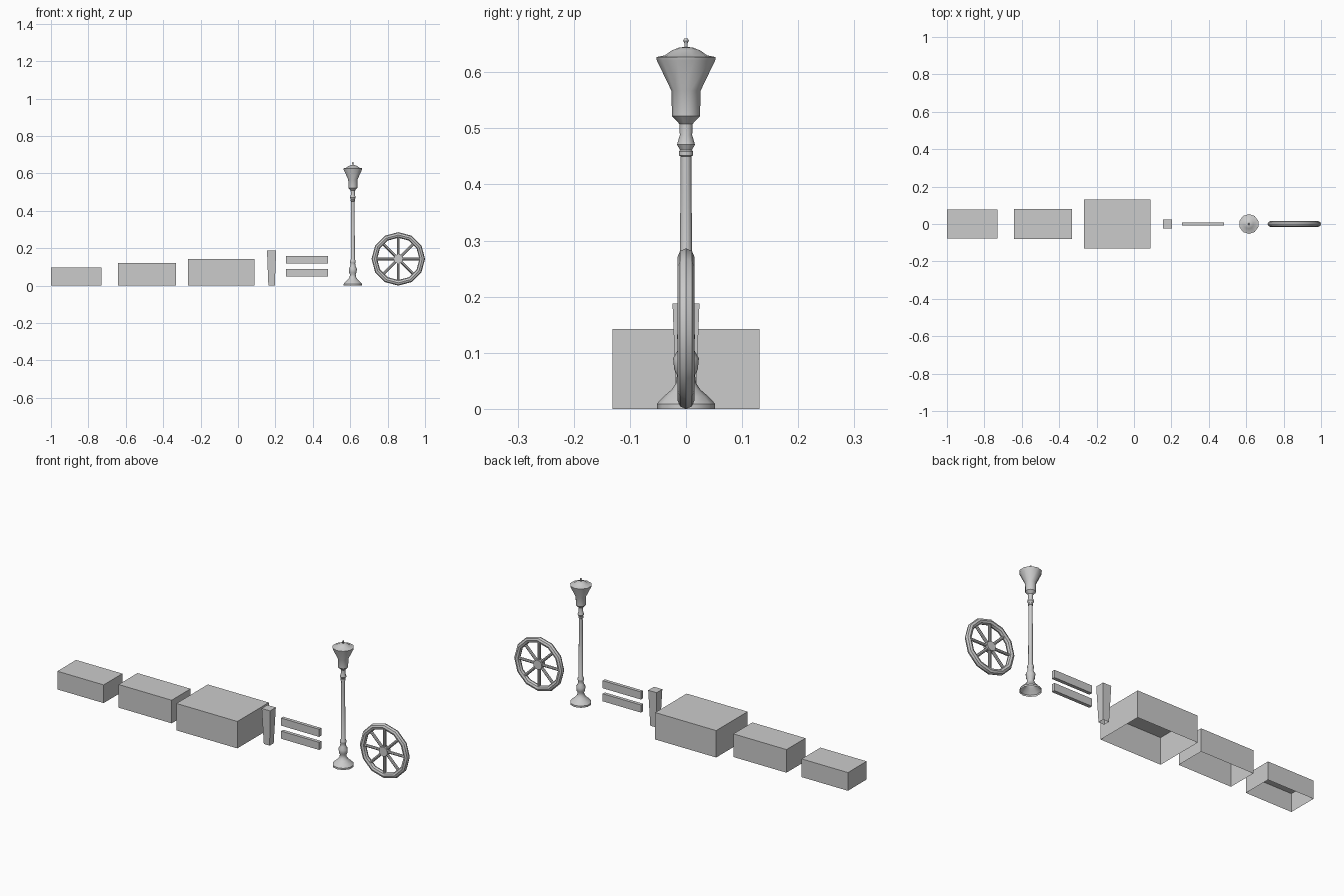
import bpy, bmesh
from math import pi, cos, sin
from mathutils import Matrix, Vector

if "Cube" in bpy.data.objects:
    bpy.data.objects.remove(bpy.data.objects["Cube"])


def make_object(name, bm, smooth=False):
    mesh = bpy.data.meshes.new(name)
    bm.to_mesh(mesh)
    bm.free()
    obj = bpy.data.objects.new(name, mesh)
    bpy.context.collection.objects.link(obj)
    if smooth:
        bpy.ops.object.select_all(action='DESELECT')
        obj.select_set(True)
        bpy.context.view_layer.objects.active = obj
        bpy.ops.object.shade_smooth_by_angle(angle=0.65)
    return obj


def box(name, x0, x1, half_y, z0, z1, open_bottom=False, foot=1.0):
    """Box, optionally without its bottom face and narrowed at its foot."""
    bm = bmesh.new()
    bmesh.ops.create_cube(bm, size=1)
    for v in bm.verts:
        s = foot if v.co.z < 0 else 1
        v.co = ((x0 + x1) / 2 + v.co.x * s * (x1 - x0), v.co.y * 2 * s * half_y,
                z0 if v.co.z < 0 else z1)
    if open_bottom:
        bm.normal_update()
        down = [f for f in bm.faces if f.normal.z < -0.9]
        bmesh.ops.delete(bm, geom=down, context='FACES_ONLY')
    return make_object(name, bm)


def lathe(name, profile, x, sides):
    bm = bmesh.new()
    rings = []
    for r, z in profile:
        rings.append([bm.verts.new((x + r * cos(pi / 2 + 2 * pi * i / sides),
                                    r * sin(pi / 2 + 2 * pi * i / sides), z))
                      for i in range(sides)])
    for a, b in zip(rings, rings[1:]):
        for i in range(sides):
            j = (i + 1) % sides
            bm.faces.new((a[i], a[j], b[j], b[i]))
    bm.faces.new(rings[-1])
    return make_object(name, bm, True)


def rod(name, start, end, radius, sides):
    start, end = Vector(start), Vector(end)
    d = end - start
    bm = bmesh.new()
    bmesh.ops.create_cone(
        bm, cap_ends=True, segments=sides, radius1=radius, radius2=radius, depth=d.length,
        matrix=Matrix.Translation((start + end) / 2) @ d.to_track_quat('Z', 'Y').to_matrix().to_4x4())
    return make_object(name, bm, True)


# Three stone blocks, hollow underneath
box("small_block", -1.0, -0.73, 0.078, 0, 0.096, True)
box("medium_block", -0.642, -0.332, 0.079, 0, 0.122, True)
box("large_block", -0.268, 0.088, 0.131, 0, 0.142, True)

# Fence post and its two rails
box("fence_post", 0.155, 0.204, 0.024, 0, 0.188, True, foot=0.7)
for name, z0, z1 in (("lower_rail", 0.05, 0.09), ("upper_rail", 0.119, 0.159)):
    box(name, 0.257, 0.48, 0.009, z0, z1)

# Street lamp: turned base and pole, flared lantern, finial
LAMP_X = 0.614
lathe("lamp_post", [
    (0.052, 0), (0.052, 0.009), (0.04, 0.022), (0.026, 0.034), (0.018, 0.046),
    (0.016, 0.06), (0.021, 0.07), (0.023, 0.09), (0.015, 0.104), (0.0135, 0.12),
    (0.016, 0.125), (0.016, 0.132), (0.0115, 0.14), (0.01, 0.39), (0.0095, 0.45),
    (0.0125, 0.452), (0.0125, 0.459), (0.0105, 0.461), (0.016, 0.471),
    (0.011, 0.488), (0.012, 0.51)], LAMP_X, 10)
lathe("lantern", [
    (0.012, 0.508), (0.025, 0.522), (0.026, 0.567), (0.052, 0.621), (0.053, 0.627),
    (0.038, 0.63), (0.025, 0.639), (0.012, 0.644), (0.003, 0.645),
    (0.003, 0.652), (0.005, 0.656), (0.003, 0.66)], LAMP_X, 10)

# Wagon wheel: rim, hub and eight spokes
WX, WZ, RIM, TUBE = 0.857, 0.143, 0.128, 0.015
bm = bmesh.new()
SEG, SIDES = 12, 8
rings = []
for i in range(SEG):
    a = 2 * pi * i / SEG
    ring = []
    for j in range(SIDES):
        b = 2 * pi * j / SIDES
        r = RIM + TUBE * cos(b)
        ring.append(bm.verts.new((WX + r * cos(a), TUBE * sin(b), WZ + r * sin(a))))
    rings.append(ring)
for i in range(SEG):
    p, q = rings[i], rings[(i + 1) % SEG]
    for j in range(SIDES):
        k = (j + 1) % SIDES
        bm.faces.new((p[j], p[k], q[k], q[j]))
bmesh.ops.recalc_face_normals(bm, faces=bm.faces)
make_object("wheel_rim", bm, True)
rod("wheel_hub", (WX, -0.014, WZ), (WX, 0.014, WZ), 0.025, 12)
for i in range(8):
    a = i * pi / 4
    rod(f"wheel_spoke_{i + 1}", (WX + 0.015 * cos(a), 0, WZ + 0.015 * sin(a)),
        (WX + 0.12 * cos(a), 0, WZ + 0.12 * sin(a)), 0.0075, 8)
